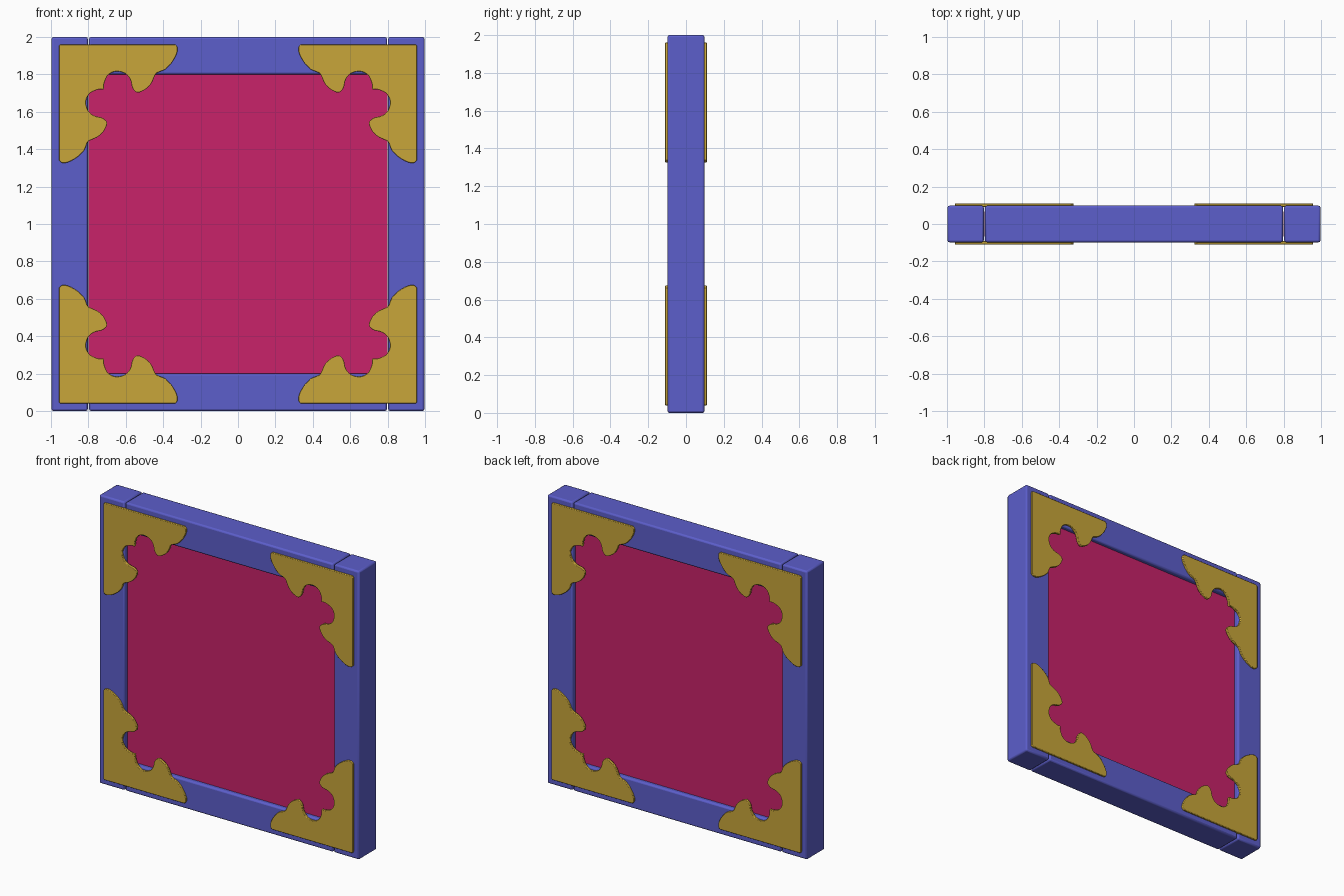
import bpy, bmesh, math
from mathutils import Vector

old = bpy.data.objects.get("Cube")
if old:
    bpy.data.objects.remove(old, do_unlink=True)


def material(name, rgb):
    mat = bpy.data.materials.new(name)
    mat.use_nodes = True
    color = (*rgb, 1.0)
    mat.diffuse_color = color
    mat.node_tree.nodes["Principled BSDF"].inputs["Base Color"].default_value = color
    return mat


BLUE = material("blue frame", (0.107, 0.112, 0.597))
PINK = material("pink panel", (0.578, 0.016, 0.144))
GOLD = material("gold trim", (0.578, 0.381, 0.042))


def finish(name, bm, mat, bevel=0.0):
    """Turn a bmesh into an object with a rounded rim."""
    bmesh.ops.recalc_face_normals(bm, faces=bm.faces)
    mesh = bpy.data.meshes.new(name)
    bm.to_mesh(mesh)
    bm.free()
    mesh.materials.append(mat)
    obj = bpy.data.objects.new(name, mesh)
    bpy.context.collection.objects.link(obj)
    if bevel:
        mod = obj.modifiers.new("rounded edges", 'BEVEL')
        mod.width = bevel
        mod.segments = 2
        mod.limit_method = 'ANGLE'
        mod.angle_limit = math.radians(60)
    bpy.ops.object.select_all(action='DESELECT')
    obj.select_set(True)
    bpy.context.view_layer.objects.active = obj
    bpy.ops.object.shade_smooth_by_angle(angle=math.radians(35))
    return obj


def box(name, center, size, mat, bevel=0.0):
    bm = bmesh.new()
    bmesh.ops.create_cube(bm, size=1.0)
    bmesh.ops.scale(bm, vec=size, verts=bm.verts)
    bmesh.ops.translate(bm, vec=center, verts=bm.verts)
    return finish(name, bm, mat, bevel)


def smooth_path(points, steps=3):
    """Round a run of points with a Catmull-Rom spline."""
    pts = [Vector(p) for p in points]
    ends = [pts[0]] + pts + [pts[-1]]
    path = []
    for a, b, c, d in zip(ends, ends[1:], ends[2:], ends[3:]):
        for i in range(steps):
            t = i / steps
            path.append(0.5 * (2 * b + (c - a) * t + (2 * a - 5 * b + 4 * c - d) * t ** 2
                               + (3 * b - a - 3 * c + d) * t ** 3))
    return path + [pts[-1]]


# Frame: two full-height posts with two rails between them
HALF = 0.997
DEPTH = 0.196
for side, sx in (("left", 1), ("right", -1)):
    box(side + "_post", (sx * 0.9, 0, 1), (0.194, DEPTH, 2), BLUE, 0.011)
for side, z in (("bottom", 0.1), ("top", 1.9)):
    box(side + "_rail", (0, 0, z), (1.594, DEPTH, 0.2), BLUE, 0.011)

# Panel, slightly recessed on both faces
box("center_panel", (0, 0, 1), (1.6, 0.134, 1.606), PINK)

# Ornate corner bracket: half of the scrolled edge, from the diagonal to the tip,
# measured inward from the outer corner
HALF_EDGE = [(0.24, 0.24), (0.24, 0.214), (0.257, 0.171), (0.283, 0.15), (0.315, 0.144),
             (0.353, 0.155), (0.374, 0.176), (0.385, 0.2), (0.39, 0.226), (0.406, 0.25),
             (0.428, 0.257), (0.47, 0.235), (0.497, 0.203), (0.513, 0.166), (0.526, 0.151),
             (0.567, 0.134), (0.604, 0.096), (0.63, 0.048), (0.633, 0.016), (0.62, 0)]
mirrored = [(v, u) for u, v in reversed(HALF_EDGE)]
OUTLINE = smooth_path(mirrored + HALF_EDGE[1:])
OUTLINE += [Vector(p) for p in ((0.01, 0), (0.003, 0.003), (0, 0.01))]


def bracket(name, sx, sy, sz):
    bm = bmesh.new()
    verts = [bm.verts.new((sx * (0.957 - p.x), sy * 0.11, 1 + sz * (0.96 - p.y)))
             for p in OUTLINE]
    face = bm.faces.new(verts)
    result = bmesh.ops.extrude_face_region(bm, geom=[face], use_keep_orig=True)
    moved = [g for g in result["geom"] if isinstance(g, bmesh.types.BMVert)]
    bmesh.ops.translate(bm, vec=(0, -sy * 0.018, 0), verts=moved)
    return finish(name, bm, GOLD, 0.003)


for face_name, sy in (("front", -1), ("back", 1)):
    for level, sz in (("bottom", -1), ("top", 1)):
        for side, sx in (("left", 1), ("right", -1)):
            bracket(f"{face_name}_{level}_{side}_bracket", sx, sy, sz)
